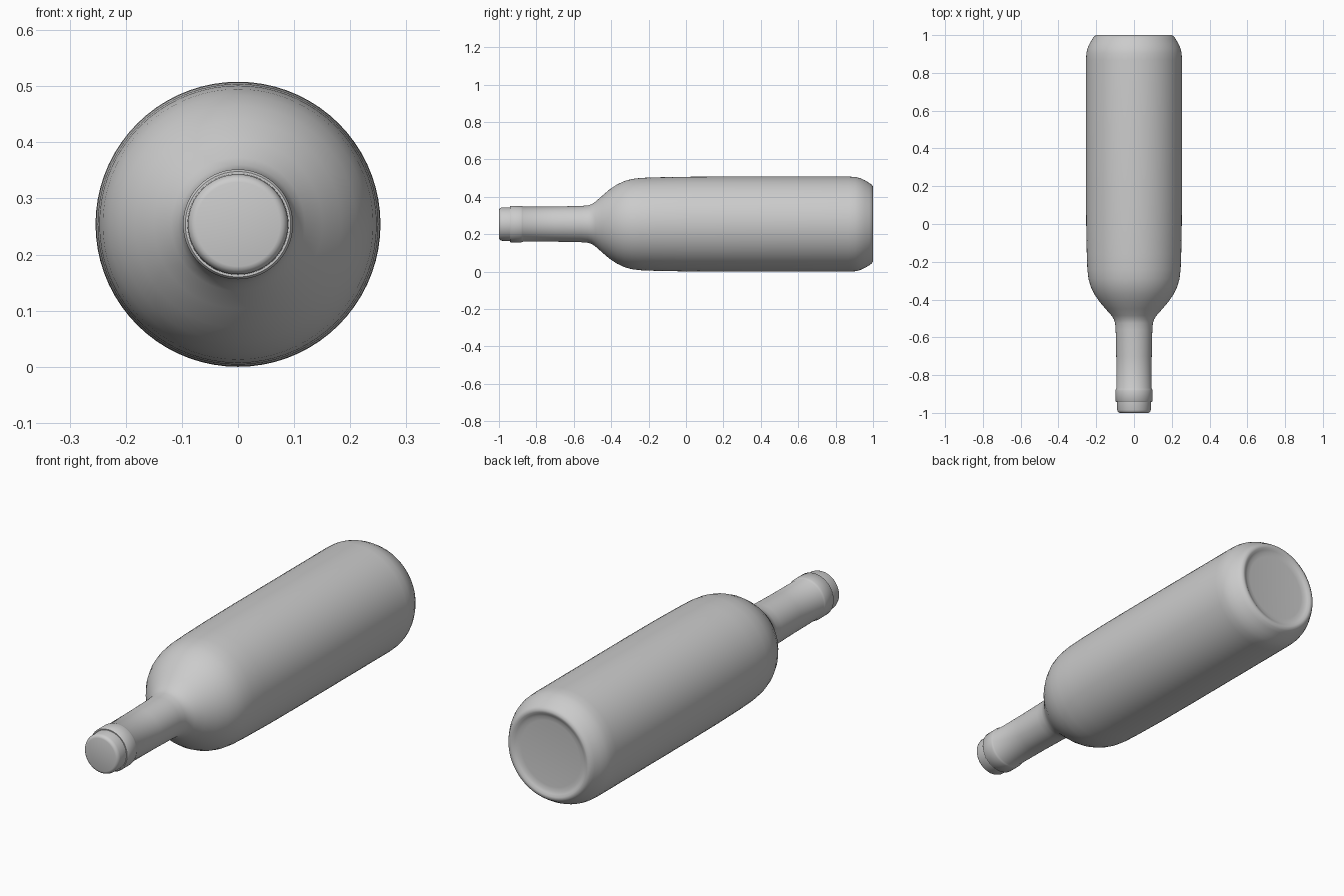
import bpy, bmesh, math

if "Cube" in bpy.data.objects:
    bpy.data.objects.remove(bpy.data.objects["Cube"])

AXIS_Z = 0.254
SEGMENTS = 72


def lathe(name, profile, angle=35):
    """Revolve (y, radius) points about the lengthwise axis."""
    bm = bmesh.new()
    verts = [bm.verts.new((0, y, AXIS_Z + r)) for y, r in profile]
    edges = [bm.edges.new(pair) for pair in zip(verts, verts[1:])]
    bmesh.ops.spin(bm, geom=verts + edges, cent=(0, 0, AXIS_Z), axis=(0, 1, 0),
                   angle=math.tau, steps=SEGMENTS)
    bmesh.ops.remove_doubles(bm, verts=bm.verts, dist=0.0002)
    bmesh.ops.recalc_face_normals(bm, faces=bm.faces)
    mesh = bpy.data.meshes.new(name)
    bm.to_mesh(mesh)
    bm.free()
    obj = bpy.data.objects.new(name, mesh)
    bpy.context.collection.objects.link(obj)
    bpy.ops.object.select_all(action='DESELECT')
    obj.select_set(True)
    bpy.context.view_layer.objects.active = obj
    bpy.ops.object.shade_smooth_by_angle(angle=math.radians(angle))
    return obj


# Bottle: lip ring, neck, shoulder, body and slightly recessed base
lathe("bottle", [
    (-0.942, 0.0), (-0.942, 0.094), (-0.937, 0.098), (-0.882, 0.098),
    (-0.874, 0.096), (-0.869, 0.093), (-0.70, 0.094), (-0.56, 0.097),
    (-0.525, 0.100), (-0.505, 0.106), (-0.485, 0.119), (-0.45, 0.150),
    (-0.41, 0.184), (-0.37, 0.211), (-0.33, 0.230), (-0.29, 0.241),
    (-0.24, 0.247), (-0.16, 0.250), (0.0, 0.253), (0.2, 0.254),
    (0.87, 0.254), (0.905, 0.252), (0.93, 0.246), (0.955, 0.235),
    (0.98, 0.220), (0.993, 0.211), (1.0, 0.200), (0.999, 0.190),
    (0.993, 0.180), (0.988, 0.168), (0.986, 0.150), (0.986, 0.0),
], 50)

# Stopper: rounded cap closing the mouth
lathe("stopper", [
    (-0.942, 0.0), (-0.942, 0.090), (-0.985, 0.089), (-0.993, 0.086),
    (-0.998, 0.081), (-1.0, 0.075), (-1.0, 0.0),
], 50)
